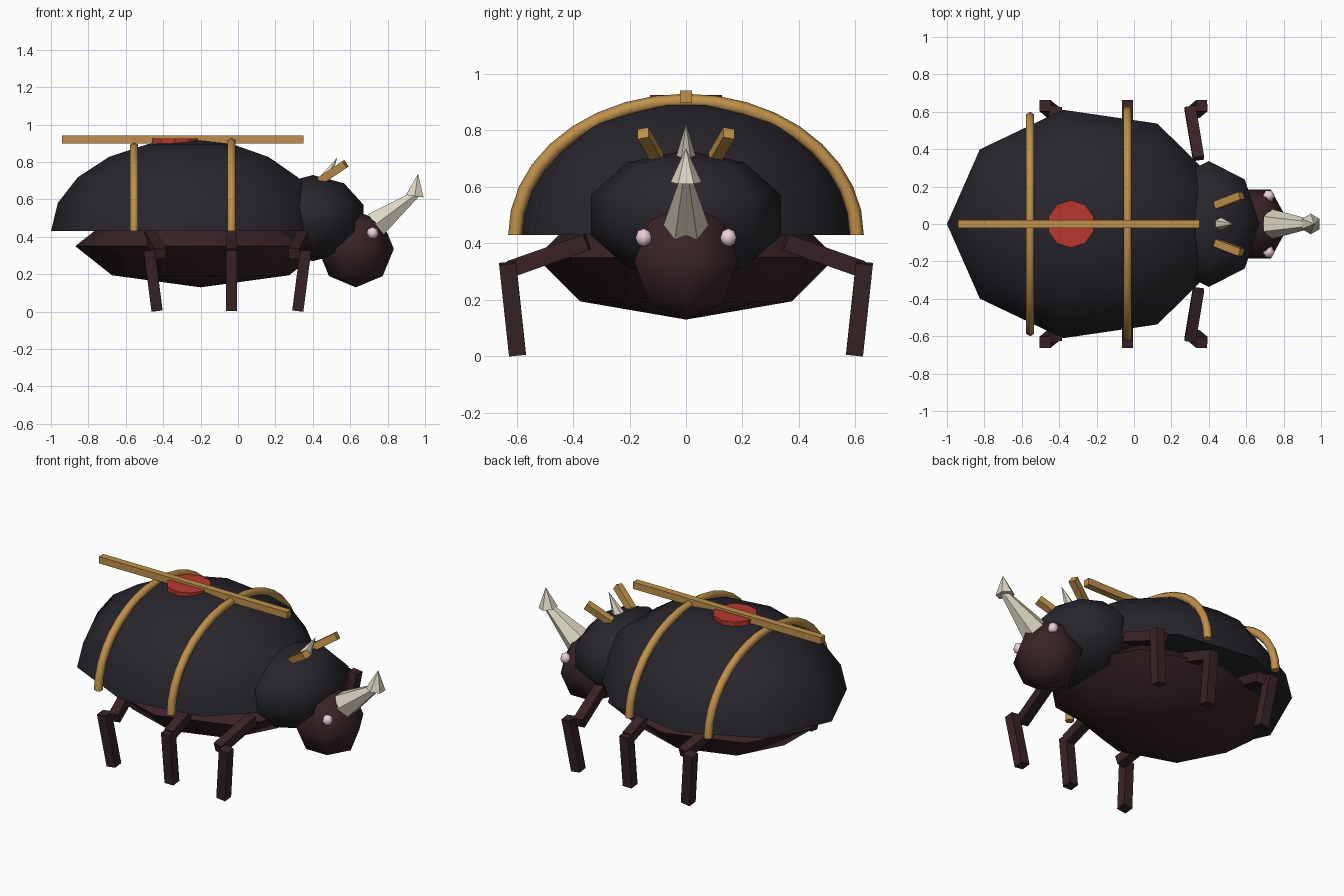
import bpy, math
from math import sin, cos, pi
from mathutils import Vector

if "Cube" in bpy.data.objects:
    bpy.data.objects.remove(bpy.data.objects["Cube"])


def mat(name, rgb):
    m = bpy.data.materials.new(name)
    m.diffuse_color = (*rgb, 1)
    m.use_nodes = True
    m.node_tree.nodes["Principled BSDF"].inputs["Base Color"].default_value = m.diffuse_color
    return m


BLACK = mat("black_shell", (0.022, 0.019, 0.025))
BROWN = mat("dark_brown", (0.042, 0.017, 0.020))
GOLD = mat("gold", (0.52, 0.28, 0.07))
RED = mat("red", (0.48, 0.04, 0.03))
BONE = mat("bone", (0.72, 0.67, 0.53))
PINK = mat("pink", (0.85, 0.62, 0.70))


def add(name, verts, faces, m, smooth=None):
    me = bpy.data.meshes.new(name)
    me.from_pydata(verts, [], faces)
    me.materials.append(m)
    ob = bpy.data.objects.new(name, me)
    bpy.context.collection.objects.link(ob)
    bpy.ops.object.select_all(action='DESELECT')
    ob.select_set(True)
    bpy.context.view_layer.objects.active = ob
    if smooth:
        bpy.ops.object.shade_smooth_by_angle(angle=math.radians(smooth))
    return ob


def ball(name, c, r, seg, rings, m, phase=0.0, dome=False, smooth=65):
    """Ellipsoid of latitude rings; dome keeps the upper half with a flat base."""
    c = Vector(c)
    count = rings // 2 if dome else rings - 1
    verts = [c + Vector((0, 0, r[2]))]
    for k in range(1, count + 1):
        t = pi * k / rings
        for i in range(seg):
            a = phase + 2 * pi * i / seg
            verts.append(c + Vector((r[0] * sin(t) * cos(a), r[1] * sin(t) * sin(a), r[2] * cos(t))))
    faces = [(0, 1 + i, 1 + (i + 1) % seg) for i in range(seg)]
    for k in range(count - 1):
        p, q = 1 + k * seg, 1 + (k + 1) * seg
        for i in range(seg):
            j = (i + 1) % seg
            faces.append((p + i, q + i, q + j, p + j))
    last = 1 + (count - 1) * seg
    if dome:
        faces.append(tuple(last + i for i in reversed(range(seg))))
    else:
        verts.append(c - Vector((0, 0, r[2])))
        faces += [(last + i, len(verts) - 1, last + (i + 1) % seg) for i in range(seg)]
    return add(name, verts, faces, m, smooth)


def rod(name, a, b, r1, r2, seg, m, phase=0.0):
    """Prism, cone or square bar running from point a to point b."""
    a, b = Vector(a), Vector(b)
    d = (b - a).normalized()
    side = Vector((0, 1, 0)) if abs(d.y) < 0.75 else Vector((1, 0, 0))
    u = (side - d * side.dot(d)).normalized()
    v = d.cross(u)
    verts = []
    for p, r in ((a, r1), (b, r2)):
        for i in range(seg):
            t = phase + 2 * pi * i / seg
            verts.append(p + (u * cos(t) + v * sin(t)) * r)
    faces = [(i, (i + 1) % seg, seg + (i + 1) % seg, seg + i) for i in range(seg)]
    faces += [tuple(reversed(range(seg))), tuple(range(seg, 2 * seg))]
    return add(name, verts, faces, m)


def bar(name, a, b, w, m):
    r = w / math.sqrt(2)
    return rod(name, a, b, r, r, 4, m, pi / 4)


def hoop(name, x, ry, rz, z0, r, m, n=18, seg=6):
    """Half-ellipse band over the shell."""
    verts, faces = [], []
    for k in range(n + 1):
        t = pi * k / n
        for i in range(seg):
            a = 2 * pi * i / seg
            verts.append((x + r * sin(a), (ry + r * cos(a)) * cos(t), z0 + (rz + r * cos(a)) * sin(t)))
    for k in range(n):
        for i in range(seg):
            j = (i + 1) % seg
            faces.append((k * seg + i, k * seg + j, (k + 1) * seg + j, (k + 1) * seg + i))
    faces += [tuple(reversed(range(seg))), tuple(n * seg + i for i in range(seg))]
    return add(name, verts, faces, m, 65)


# Body
ball("wing_shell", (-0.25, 0, 0.43), (0.75, 0.62, 0.49), 9, 10, BLACK, phase=pi, dome=True)
ball("belly", (-0.2, 0, 0.35), (0.67, 0.53, 0.22), 8, 4, BROWN)
ball("thorax", (0.40, 0, 0.5), (0.285, 0.354, 0.23), 8, 5, BLACK)
ball("head", (0.63, 0, 0.335), (0.203, 0.212, 0.205), 6, 4, BROWN)

# Shell decoration
hoop("rear_band", -0.555, 0.575, 0.45, 0.43, 0.025, GOLD)
hoop("front_band", -0.035, 0.605, 0.475, 0.43, 0.025, GOLD)
bar("shell_ridge", (-0.94, 0, 0.92), (0.35, 0, 0.92), 0.042, GOLD)
rod("back_disc", (-0.337, 0, 0.875), (-0.337, 0, 0.926), 0.127, 0.127, 10, RED)

# Horns
rod("horn_shaft", (0.735, 0, 0.465), (0.955, 0, 0.63), 0.08, 0.022, 6, BONE)
rod("horn_tip", (0.945, 0, 0.617), (0.962, 0, 0.735), 0.055, 0.001, 6, BONE)
rod("thorax_thorn", (0.46, 0, 0.70), (0.53, 0, 0.822), 0.037, 0.001, 6, BONE)

# Mirrored parts: eyes, antennae and jointed legs
for s, tag in ((-1, "right"), (1, "left")):
    ball(f"eye_{tag}", (0.72, s * 0.15, 0.42), (0.033,) * 3, 6, 4, PINK)
    bar(f"antenna_{tag}", (0.44, s * 0.10, 0.70), (0.575, s * 0.152, 0.79), 0.042, GOLD)
    for leg, hip, knee, top, foot in (("front", 0.345, 0.30, 0.362, 0.32),
                                      ("middle", -0.035, -0.035, -0.035, -0.035),
                                      ("rear", -0.47, -0.415, -0.475, -0.433)):
        bar(f"{leg}_leg_upper_{tag}", (hip, s * 0.35, 0.405), (knee, s * 0.62, 0.31), 0.06, BROWN)
        bar(f"{leg}_leg_lower_{tag}", (top, s * 0.632, 0.33), (foot, s * 0.597, 0.006), 0.06, BROWN)
